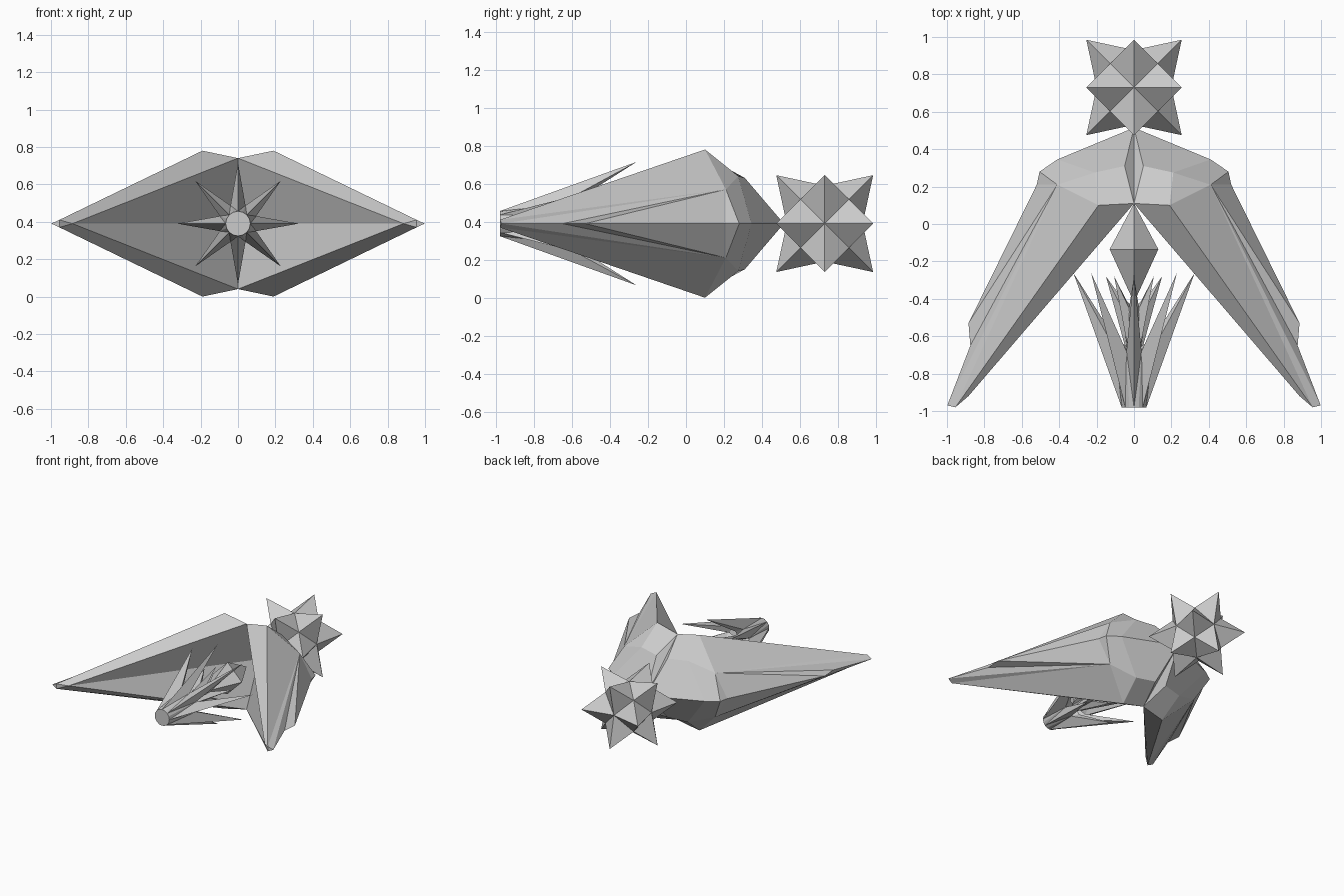
import bpy, bmesh
from math import sin, cos, pi
from mathutils import Vector

if "Cube" in bpy.data.objects:
    bpy.data.objects.remove(bpy.data.objects["Cube"])

MID = 0.39  # height of the horizontal symmetry plane


def build(name, polys, y=0.0):
    """Make a flat-shaded object from polygons given around the mid plane."""
    bm = bmesh.new()
    for poly in polys:
        bm.faces.new([bm.verts.new(p) for p in poly])
    bmesh.ops.remove_doubles(bm, verts=bm.verts, dist=0.0005)
    bmesh.ops.recalc_face_normals(bm, faces=bm.faces)
    me = bpy.data.meshes.new(name)
    bm.to_mesh(me)
    bm.free()
    ob = bpy.data.objects.new(name, me)
    ob.location = (0, y, MID)
    bpy.context.collection.objects.link(ob)
    return ob


# Swept wings: one quarter, mirrored left/right and up/down
P = {
    'C': (0, .11, .35), 'P': (.19, .10, .39), 'D': (.05, .31, .24),
    'N': (0, .515, 0), 'K': (.21, .275, .25), 'U': (.41, .21, .18),
    'M': (.41, .345, 0), 'L': (.505, .28, 0), 'E': (.52, .21, 0),
    'F': (.885, -.53, 0), 'G': (.875, -.65, 0), 'T': (.998, -.97, 0),
    'V': (.955, -.98, .02), 'W': (.955, -.98, 0), 'S': (.885, -.92, 0),
    'I': (0, .27, 0),
}
faces = ['CPKD', 'CDN', 'DKMN', 'KULM', 'KPU', 'PVU', 'ULE', 'UEF', 'UFG',
         'UGT', 'UTV', 'CSVP', 'CIS', 'TVW', 'WVS']
wing = []
for sx in (1, -1):
    for sz in (1, -1):
        for f in faces:
            wing.append([(P[k][0] * sx, P[k][1], P[k][2] * sz) for k in f])
build('swept_wings', wing)

# Twelve-pointed star at the back
R, H, A = .255, .1275, .2
star = []
for axis in range(3):
    i, j = (axis + 1) % 3, (axis + 2) % 3
    for a in (1, -1):
        for b in (1, -1):
            def vec(u, v, w):
                p = Vector((0, 0, 0))
                p[i], p[j], p[axis] = u * a, v * b, w
                return p
            base = [vec(A, 0, 0), vec(H, H, H), vec(0, A, 0), vec(H, H, -H)]
            for k in range(4):
                star.append([vec(R, R, 0), base[k], base[(k + 1) % 4]])
build('spiked_star', star, .73)


# Eight-petalled tail flowers opening towards the wings
def flower(name, r0, y0, r1, y1, r2, y2):
    def pt(r, y, k):
        return (r * cos(k * pi / 8), y, r * sin(k * pi / 8))
    polys = [[pt(r0, y0, k) for k in range(16)]]
    for k in range(0, 16, 2):
        inner = pt(r1 * .8, y1 + .04, k)
        for s in (-1, 1):
            valley = pt(r1, y1, k + s)
            polys.append([pt(r0, y0, k), pt(r2, y2, k), valley])
            polys.append([pt(r0, y0, k), valley, pt(r0, y0, k + s)])
            polys.append([pt(r2, y2, k), inner, valley])
            polys.append([inner, (0, y1, 0), valley])
    return build(name, polys)


flower('outer_flower', .066, -.98, .105, -.68, .325, -.26)
flower('inner_flower', .03, -.72, .07, -.45, .15, -.28)

# Faceted core between the flower and the wings
rim = [(.13, -.135, 0), (0, -.135, .13), (-.13, -.135, 0), (0, -.135, -.13)]
core = []
for k in range(4):
    for tip in (.11, -.42):
        core.append([(0, tip, 0), rim[k], rim[(k + 1) % 4]])
build('core_crystal', core)
